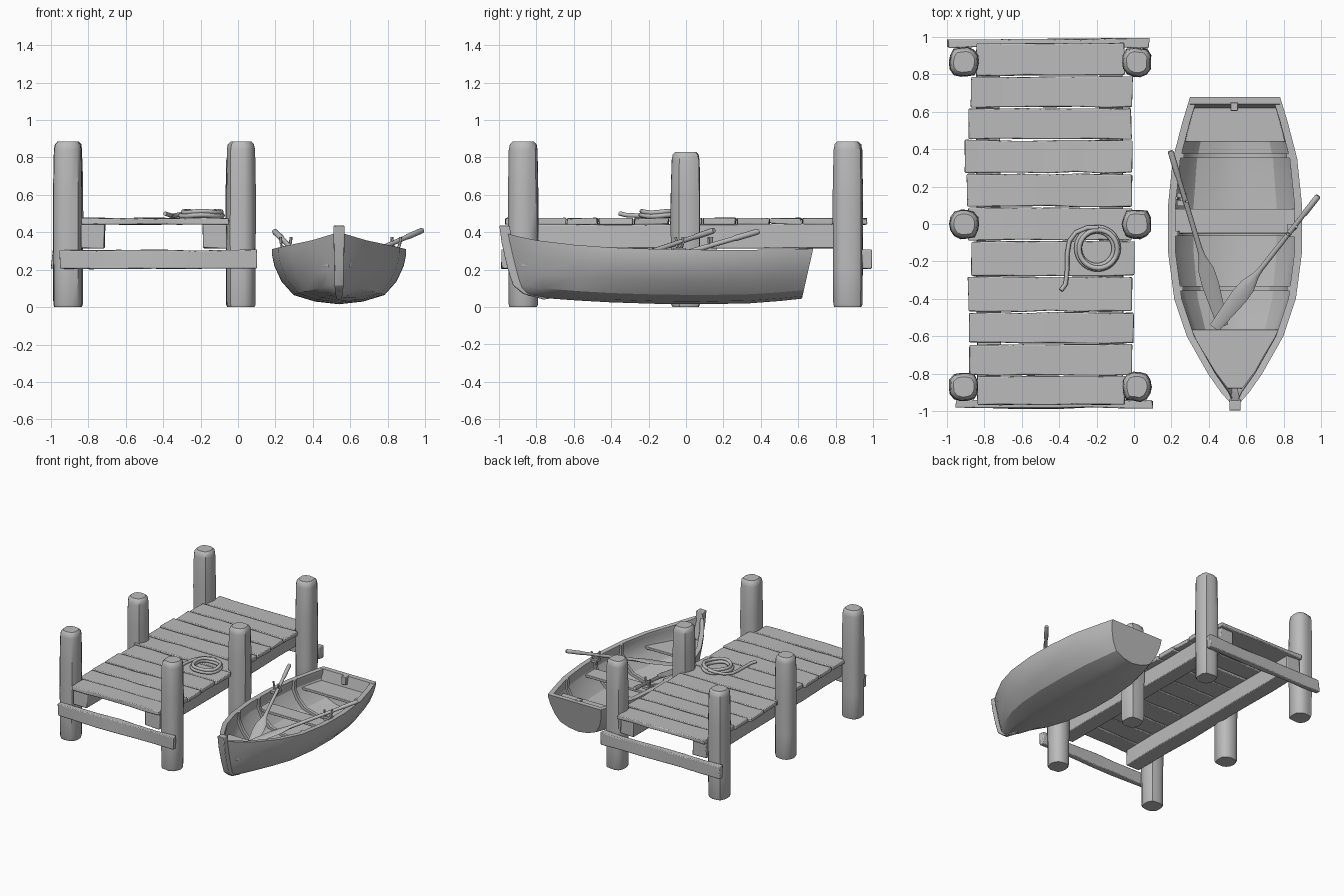
import bpy, bmesh, math, random
from mathutils import Vector

if "Cube" in bpy.data.objects:
    bpy.data.objects.remove(bpy.data.objects["Cube"])
random.seed(4)

wood = bpy.data.materials.new("weathered_grey")
wood.diffuse_color = (0.5, 0.5, 0.5, 1)
wood.use_nodes = True
wood.node_tree.nodes["Principled BSDF"].inputs["Base Color"].default_value = wood.diffuse_color


def loft(name, rings, caps=True, loop=False, bevel=0.0, angle=35):
    """Skin a list of equal-length closed rings into one mesh object."""
    bm = bmesh.new()
    vs = [[bm.verts.new(p) for p in r] for r in rings]
    n = len(vs[0])
    pairs = list(zip(vs, vs[1:])) + ([(vs[-1], vs[0])] if loop else [])
    for a, b in pairs:
        for i in range(n):
            j = (i + 1) % n
            bm.faces.new((a[i], a[j], b[j], b[i]))
    if caps and not loop:
        bm.faces.new(vs[0])
        bm.faces.new(vs[-1])
    bmesh.ops.recalc_face_normals(bm, faces=bm.faces)
    me = bpy.data.meshes.new(name)
    bm.to_mesh(me)
    bm.free()
    me.materials.append(wood)
    ob = bpy.data.objects.new(name, me)
    bpy.context.collection.objects.link(ob)
    if bevel:
        m = ob.modifiers.new("soft_edges", 'BEVEL')
        m.width, m.segments, m.limit_method = bevel, 2, 'ANGLE'
    bpy.ops.object.select_all(action='DESELECT')
    ob.select_set(True)
    bpy.context.view_layer.objects.active = ob
    bpy.ops.object.shade_smooth_by_angle(angle=math.radians(angle))
    return ob


def rnd(a):
    return random.uniform(-a, a)


def timber(name, lo, hi, axis=0, cuts=6, wob=0.006, bevel=0.006):
    """Slightly crooked board running along x (axis 0) or y (axis 1)."""
    o = 1 - axis
    rings = []
    for k in range(cuts + 1):
        ring = []
        for s, t in ((0, 0), (1, 0), (1, 1), (0, 1)):
            p = [0, 0, 0]
            p[axis] = lo[axis] + (hi[axis] - lo[axis]) * k / cuts + rnd(wob)
            p[o] = (hi[o] if s else lo[o]) + rnd(wob)
            p[2] = (hi[2] if t else lo[2]) + rnd(wob * 0.6)
            ring.append(p)
        rings.append(ring)
    return loft(name, rings, bevel=bevel)


def tube(name, pts, r, sides=8, loop=False):
    """Round bar through points, r is one radius or one per point."""
    pts = [Vector(p) for p in pts]
    n, rings = len(pts), []
    for i, p in enumerate(pts):
        a, b = (pts[i - 1], pts[(i + 1) % n]) if loop else (pts[max(i - 1, 0)], pts[min(i + 1, n - 1)])
        d = (b - a).normalized()
        u = d.cross(Vector((0, 0, 1))).normalized() if abs(d.z) < 0.95 else Vector((1, 0, 0))
        v = u.cross(d)
        rw, rh = r[i] if isinstance(r, list) else (r, r)
        rings.append([p + u * rw * math.cos(t) + v * rh * math.sin(t)
                      for t in (2 * math.pi * k / sides for k in range(sides))])
    return loft(name, rings, loop=loop, angle=50)


# Mooring posts: grooved, tapered trunks with rounded tops
for cx in (-0.908, 0.015):
    for cy, top in ((-0.87, 0.885), (0.0, 0.83), (0.865, 0.885)):
        sides = 14
        groove = [1 + rnd(0.05) for _ in range(sides)]
        rings = []
        for z, f in ((0, .9), (.015, .97), (.2, .98), (.4, 1), (.6, 1), (top - .045, .95), (top - .015, .88), (top, .7)):
            ring = []
            for k in range(sides):
                a = 2 * math.pi * k / sides
                sq = 1 / (abs(math.cos(a)) ** 3 + abs(math.sin(a)) ** 3) ** (1 / 3)
                rr = 0.078 * f * sq * groove[k] * (1 + rnd(0.015))
                ring.append((cx + rr * math.cos(a), cy + rr * math.sin(a), z))
            rings.append(ring)
        loft("post", rings, angle=40)

# Deck planks
edges = [-0.97, -0.81, -0.64, -0.47, -0.28, -0.09, 0.09, 0.27, 0.45, 0.62, 0.79, 0.97]
for i, (a, b) in enumerate(zip(edges, edges[1:])):
    end = i in (0, 10)
    x0 = -0.84 if end else -0.885 + rnd(0.02)
    x1 = -0.05 if end else -0.005 + rnd(0.012)
    timber("deck_plank", (x0, a + 0.004, 0.442), (x1, b - 0.004, 0.475), wob=0.005)

# Long bearers under the deck and cross beams at both ends
for x0 in (-0.84, -0.185):
    timber("deck_bearer", (x0, -0.94, 0.315), (x0 + 0.125, 0.94, 0.443), axis=1)
timber("front_cross_beam", (-0.95, -0.985, 0.205), (0.10, -0.94, 0.305))
timber("back_cross_beam", (-0.995, 0.943, 0.205), (0.08, 0.99, 0.305))

# Rope coil with a loose tail
def coil(r, z, dx=0, dy=0):
    tube("rope_coil", [(-0.195 + dx + r * math.cos(t), -0.13 + dy + r * math.sin(t), z + 0.004 * math.sin(3 * t))
                       for t in (2 * math.pi * k / 28 for k in range(28))], 0.013, loop=True)
coil(0.112, 0.489)
coil(0.102, 0.508, 0.004, -0.004)
coil(0.092, 0.489, -0.004)
tube("rope_tail", [(-0.19, -0.02, 0.505), (-0.25, -0.02, 0.503), (-0.31, -0.045, 0.495), (-0.345, -0.09, 0.488),
                   (-0.357, -0.16, 0.488), (-0.358, -0.25, 0.488), (-0.365, -0.32, 0.492), (-0.39, -0.355, 0.5)], 0.012)

# Boat hull stations: y at rim, y at keel, half width, rim height, keel height
CX = 0.54
ST = [(-0.965, -0.89, .018, .395, .085), (-0.90, -0.84, .075, .378, .06), (-0.80, -0.76, .145, .357, .048),
      (-0.60, -0.58, .258, .333, .035), (-0.40, -0.40, .325, .318, .025), (-0.15, -0.15, .358, .31, .017),
      (0.10, 0.10, .358, .306, .015), (0.35, 0.34, .332, .306, .02), (0.55, 0.51, .28, .308, .033),
      (0.68, 0.62, .24, .312, .045)]


def station(y):
    for a, b in zip(ST, ST[1:]):
        if y <= b[0]:
            t = (y - a[0]) / (b[0] - a[0])
            return tuple(p + (q - p) * t for p, q in zip(a, b))
    return ST[-1]


def section(s, inset=0.0, lip=0.0, floor=0.0):
    yt, yb, w, top, low = s
    prof = [(1, 1), (1, 0.9), (0.965, 0.7), (0.86, 0.42), (0.68, 0.17), (0.36, 0.05), (0, 0)]
    half = []
    for k, (fx, fz) in enumerate(prof):
        cut = lip if k < 2 else inset
        z0 = low + floor
        half.append((max(w * fx - cut, 0.001 * (6 - k)), yb + (yt - yb) * fz, z0 + (top - z0) * fz))
    return [(CX - x, y, z) for x, y, z in half] + [(CX + x, y, z) for x, y, z in half[-2::-1]]


loft("boat_hull", [section(s) + section(s, 0.022, 0.04, 0.03)[::-1] for s in ST], caps=False, angle=30)

# Transom board with a sculling block
back = section(ST[-1])
loft("transom", [back, [(x, y - 0.04, z) for x, y, z in back]], angle=30)
timber("transom_block", (0.515, 0.605, 0.25), (0.555, 0.65, 0.315), cuts=1, wob=0, bevel=0.004)

# Stem post at the bow
stem = [(-0.998, .435, .03), (-0.985, .34, .029), (-0.955, .21, .026), (-0.925, .115, .024), (-0.87, .07, .02), (-0.76, .04, .012)]
loft("stem_post", [[(CX - w, y, z), (CX + w, y, z), (CX + w, y + .055, z + .01 * (i > 0)), (CX - w, y + .055, z + .01 * (i > 0))]
                   for i, (y, z, w) in enumerate(stem)], bevel=0.005)

# Ribs hugging the inside of the hull
for y in (-0.345, -0.05, 0.365):
    s = station(y)
    s = (y, y) + s[2:]
    ring = section(s, 0.018, 0.036, 0.025) + section(s, 0.042, 0.054, 0.048)[::-1]
    loft("rib", [[(x, yy + d, z) for x, yy, z in ring] for d in (-0.013, 0.013)], angle=30)


# Seats and bow deck cut to the hull width
def seat(name, y0, y1, z, n=4, fit=0.95):
    rings = []
    for k in range(n + 1):
        y = y0 + (y1 - y0) * k / n
        w = max(station(y)[2] * fit - 0.02, 0.01)
        rings.append([(CX - w, y, z - 0.022), (CX + w, y, z - 0.022), (CX + w, y, z), (CX - w, y, z)])
    loft(name, rings, bevel=0.004)
seat("stern_seat", 0.44, 0.63, 0.225, fit=0.93)
seat("middle_seat", -0.05, 0.08, 0.225)
seat("bow_deck", -0.88, -0.565, 0.235, 6, 0.93)


# Oars: round handle and shaft, flat flared blade
def oar(name, a, b):
    a, b = Vector(a), Vector(b)
    prof = [(0, .013, .013), (.01, .016, .016), (.13, .016, .016), (.15, .013, .013), (.55, .014, .014), (.6, .018, .012),
            (.68, .042, .009), (.76, .046, .007), (.9, .036, .006), (1, .03, .005)]
    tube(name, [a.lerp(b, t) for t, w, h in prof], [(w, h) for t, w, h in prof])
oar("left_oar", (0.195, 0.39, 0.405), (0.475, -0.545, 0.13))
oar("right_oar", (0.985, 0.15, 0.41), (0.43, -0.555, 0.17))

# Oarlocks: pin with an open U-shaped fork
for x, y, turn in ((0.255, 0.13, -0.3), (0.845, -0.035, 0.7)):
    tube("oarlock_pin", [(x, y, 0.27), (x, y, 0.32)], 0.012)
    arc = [math.pi * (1 + k / 8) for k in range(9)]
    pts = [(0.026 * math.cos(t), 0.34 + 0.026 * math.sin(t)) for t in arc]
    pts = [(-0.03, 0.375)] + pts + [(0.03, 0.375)]
    tube("oarlock_fork", [(x + u * math.cos(turn), y + u * math.sin(turn), z) for u, z in pts], 0.008, 6)
    loft("oarlock_plate", [[(x + sx * 0.025, y + sy * 0.035, z) for sx, sy in ((-1, -1), (1, -1), (1, 1), (-1, 1))]
                           for z in (0.295, 0.316)])
